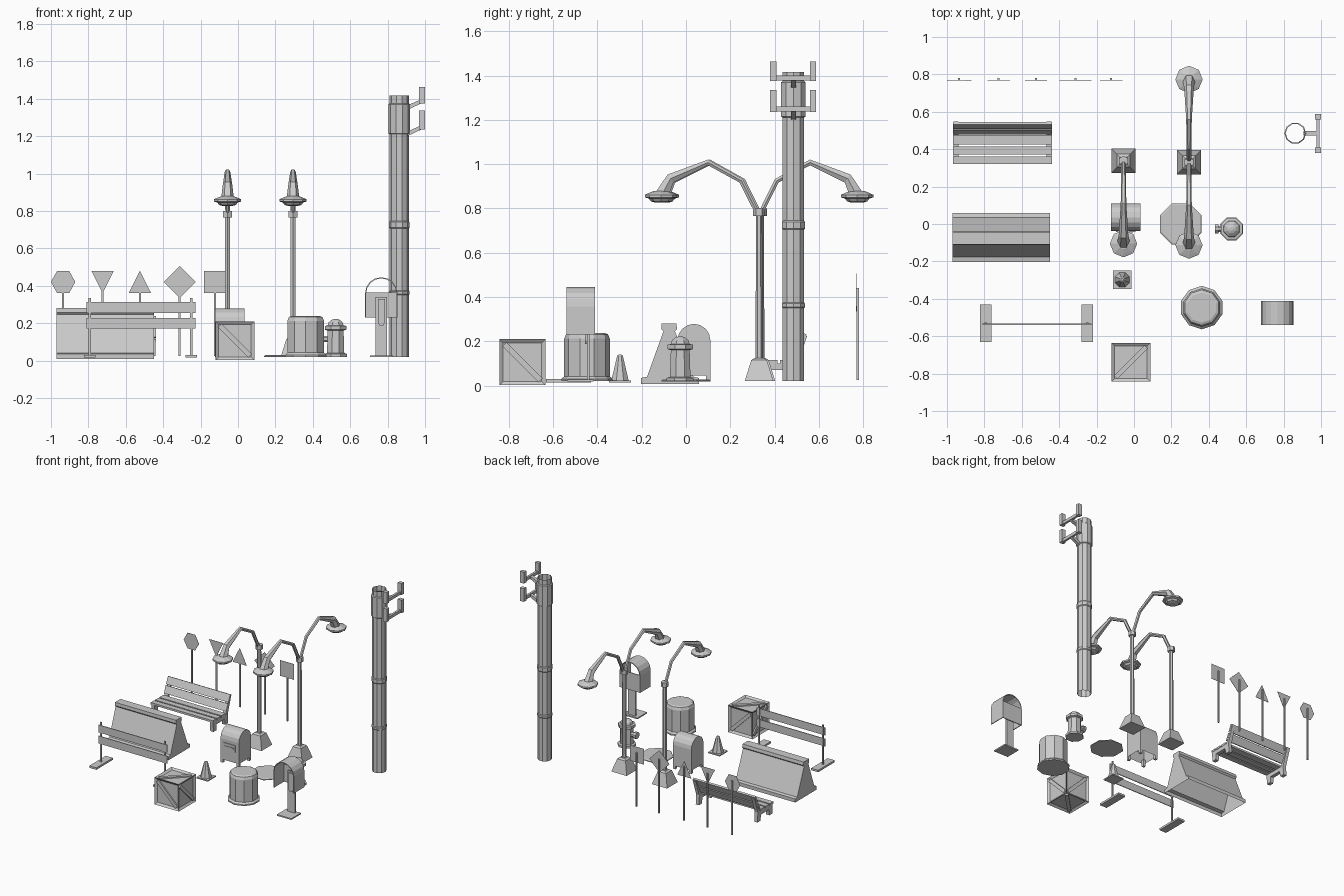
import bpy, bmesh
from math import sin, cos, pi, radians
from mathutils import Matrix, Vector

if "Cube" in bpy.data.objects:
    bpy.data.objects.remove(bpy.data.objects["Cube"])


def finish(name, bm):
    bmesh.ops.recalc_face_normals(bm, faces=bm.faces)
    me = bpy.data.meshes.new(name)
    bm.to_mesh(me)
    bm.free()
    ob = bpy.data.objects.new(name, me)
    bpy.context.collection.objects.link(ob)
    return ob


def box(name, x, y, z, rot=None):
    """Box from (min, max) pairs, optionally turned about its centre."""
    bm = bmesh.new()
    size = [b - a for a, b in (x, y, z)]
    mid = Vector([(a + b) / 2 for a, b in (x, y, z)])
    m = Matrix.Translation(mid) @ (rot or Matrix()) @ Matrix.Diagonal((*size, 1))
    bmesh.ops.create_cube(bm, size=1, matrix=m)
    return finish(name, bm)


def prism(name, pts, axis, a, b, bottom=True):
    """Extrude a 2D profile along X or Y; bottom=False leaves the closing edge open."""
    bm = bmesh.new()
    place = (lambda p, t: (t, p[0], p[1])) if axis == 'X' else (lambda p, t: (p[0], t, p[1]))
    r1 = [bm.verts.new(place(p, a)) for p in pts]
    r2 = [bm.verts.new(place(p, b)) for p in pts]
    n = len(pts)
    for i in range(n if bottom else n - 1):
        j = (i + 1) % n
        bm.faces.new((r1[i], r1[j], r2[j], r2[i]))
    bm.faces.new(r1)
    bm.faces.new(r2)
    return finish(name, bm)


def loft(name, rings, caps=(True, True)):
    bm = bmesh.new()
    vs = [[bm.verts.new(p) for p in r] for r in rings]
    n = len(vs[0])
    for a, b in zip(vs, vs[1:]):
        for i in range(n):
            bm.faces.new((a[i], a[(i + 1) % n], b[(i + 1) % n], b[i]))
    if caps[0]:
        bm.faces.new(vs[0])
    if caps[1]:
        bm.faces.new(vs[-1])
    return finish(name, bm)


def lathe(name, x, y, prof, n=8, phase=0.5, caps=(True, True)):
    ang = [2 * pi * (i + phase) / n for i in range(n)]
    return loft(name, [[(x + r * cos(t), y + r * sin(t), z) for t in ang] for r, z in prof], caps)


def tube(name, x, path, n=6):
    """Tapered tube along (y, z, radius) points in the YZ plane."""
    rings = []
    for i, (y, z, r) in enumerate(path):
        p, q = path[max(i - 1, 0)], path[min(i + 1, len(path) - 1)]
        t = Vector((q[0] - p[0], q[1] - p[1])).normalized()
        rings.append([(x + r * cos(2 * pi * k / n), y - t.y * r * sin(2 * pi * k / n),
                       z + t.x * r * sin(2 * pi * k / n)) for k in range(n)])
    return loft(name, rings)


def arch(cx, cz, r, base, n=8):
    return ([(cx - r, base)] + [(cx - r * cos(pi * i / n), cz + r * sin(pi * i / n)) for i in range(n + 1)]
            + [(cx + r, base)])


# Road signs: thin plates on thin poles
s = 0.06
plates = [
    ("hexagon", -.935, [(-.065, 0), (-.032, s), (.032, s), (.065, 0), (.032, -s), (-.032, -s)]),
    ("yield", -.724, [(-s, s), (s, s), (0, -s)]),
    ("triangle", -.524, [(-s, -s), (s, -s), (0, s)]),
    ("diamond", -.312, [(-.086, 0), (0, .086), (.086, 0), (0, -.086)]),
    ("square", -.122, [(-s, s), (s, s), (s, -s), (-s, -s)])]
for nm, x, pts in plates:
    prism(nm + "_sign_plate", [(x + u, .42 + v) for u, v in pts], 'Y', .768, .77)
    box(nm + "_sign_pole", (x - .005, x + .005), (.77, .78), (.025, .44))

# Park bench
for i, (y0, y1) in enumerate([(.32, .362), (.372, .414), (.424, .475)]):
    box(f"bench_seat_slat_{i}", (-.967, -.438), (y0, y1), (.1, .115))
for i, t in enumerate((.12, .58)):
    a, b = t, t + .4
    ya, yb, za, zb = .472 + .06 * a, .472 + .06 * b, .11 + .13 * a, .11 + .13 * b
    prism(f"bench_back_slat_{i}", [(ya, za), (yb, zb), (yb + .014, zb - .006), (ya + .014, za - .006)],
          'X', -.967, -.438)
for x in (-.965, -.467):
    prism("bench_leg", [(.33, .025), (.325, .1), (.48, .1), (.535, .225), (.547, .225), (.505, .1), (.51, .025),
                        (.475, .025), (.465, .07), (.37, .07), (.365, .025)], 'X', x, x + .027)

# Concrete road barrier, open underneath
prism("road_barrier", [(-.203, .008), (-.203, .035), (-.176, .04), (-.102, .245), (-.112, .256), (-.11, .28),
                       (-.044, .28), (-.04, .256), (-.05, .245), (.034, .04), (.058, .035), (.058, .008)],
      'X', -.97, -.45, bottom=False)

# Plank barricade
for x in (-.793, -.25):
    box("barricade_foot", (x - .03, x + .03), (-.632, -.43), (.015, .03))
    box("barricade_post", (x - .006, x + .006), (-.534, -.526), (.03, .335))
for z in (.17, .255):
    box("barricade_board", (-.81, -.227), (-.539, -.533), (z, z + .058))


# Street lamps
def street_lamp(x, y, sides):
    lathe("lamp_base", x, y, [(.092, .02), (.05, .115), (.03, .125)], 4)
    lathe("lamp_post", x, y, [(.016, .12), (.014, .78)], 6)
    lathe("lamp_collar", x, y, [(.027, .765), (.027, .8)], 6)
    for d in sides:
        tube("lamp_arm", x, [(y + d * o, z, r) for o, z, r in
                             [(.01, .785, .012), (.08, .925, .013), (.23, 1.008, .015),
                              (.4, .935, .026), (.44, .86, .035)]])
        lathe("lamp_head", x, y + d * .443, [(.03, .88), (.055, .87), (.073, .862), (.073, .85),
                                             (.055, .845), (.045, .832), (.025, .826)], 8, 0)


street_lamp(-.056, .338, (-1,))
street_lamp(.294, .33, (-1, 1))

# Drop-off mail box with rounded top
prism("mail_box_body", arch(.036, .205, .074, .045), 'X', -.122, .034, bottom=False)
for x in (-.122, .014):
    for y in (-.038, .09):
        box("mail_box_leg", (x, x + .02), (y, y + .02), (.02, .07))
box("mail_box_slot_frame", (-.095, .007), (-.044, -.036), (.13, .18))
box("mail_box_slot_lip", (-.08, -.008), (-.048, -.04), (.15, .16))

# Rubbish bin
lathe("rubbish_bin", .362, -.447, [(.116, .02), (.116, .03), (.103, .042), (.103, .212), (.095, .232), (.08, .238)], 10)

# Manhole cover
lathe("manhole_cover", .25, 0, [(.12, .018), (.12, .024), (.112, .029)], 8)

# Fire hydrant
lathe("hydrant_body", .522, -.026, [(.066, .02), (.066, .035), (.05, .04), (.046, .16), (.062, .165), (.062, .185),
                                    (.046, .188), (.04, .205), (.024, .217), (.01, .222)], 8)
noz = lathe("hydrant_nozzle", 0, 0, [(.018, .03), (.018, .065), (.026, .065), (.026, .085)], 8)
noz.data.transform(Matrix.Translation((.517, -.026, .115)) @ Matrix.Rotation(radians(-90), 4, 'Y'))

# Traffic cone
box("cone_base", (-.112, -.014), (-.347, -.249), (.015, .024))
lathe("cone_body", -.063, -.298, [(.042, .024), (.014, .135), (.008, .14)], 8)

# Letter box on a post: open arched shell with a low back wall
outer, inner = arch(.766, .358, .087, .23), arch(.766, .358, .081, .23)
prism("letter_box_shell", outer + inner[::-1], 'Y', -.54, -.412)
box("letter_box_low_wall", (.685, .847), (-.418, -.412), (.23, .364))
box("letter_box_post", (.735, .797), (-.447, -.435), (.025, .34))
box("letter_box_base", (.706, .828), (-.535, -.418), (.018, .028))
prism("letter_box_latch", [(.748, .33), (.786, .33), (.786, .205), (.777, .188), (.757, .188), (.748, .205)],
      'Y', -.456, -.448)

# Wooden crate: inset panels with a diagonal brace on every side
c, h = Vector((-.017, -.739, .106)), .104
bm = bmesh.new()
bmesh.ops.create_cube(bm, size=2 * h, matrix=Matrix.Translation(c))
bmesh.ops.inset_individual(bm, faces=bm.faces[:], thickness=.024, depth=-.012)
finish("crate_body", bm)
for ax, turn in ((0, -45), (1, 45), (2, 45)):
    rot = Matrix.Rotation(radians(turn), 4, 'XYZ'[ax])
    for side in (-1, 1):
        mid = c.copy()
        mid[ax] += side * (h - .008)
        half = [.013, .013, .013]
        half[ax] = .006
        half[1 if ax == 0 else 0] = .115
        box("crate_brace", *[(m - k, m + k) for m, k in zip(mid, half)], rot=rot)

# Utility pole: open tube with bands
lathe("utility_pole", .862, .485, [(.051, .02), (.051, .35), (.055, .355), (.055, .37), (.051, .375), (.051, .705),
                                   (.055, .71), (.055, .74), (.051, .745), (.051, 1.21), (.058, 1.215),
                                   (.058, 1.37), (.051, 1.375), (.051, 1.416)], 10, 0, (False, False))

# Insulator arms on the pole
for z, top in ((1.25, 1.336), (1.39, 1.463)):
    prism("pole_bracket", [(.905, z - .05), (.905, z - .026), (.975, z + .005), (.985, z - .013)], 'Y', .473, .497)
    box("pole_crossbar", (.975, .992), (.38, .588), (z - .013, z + .01))
    for y in (.38, .56):
        box("pole_insulator", (.967, 1.0), (y, y + .028), (z - .015, top))
